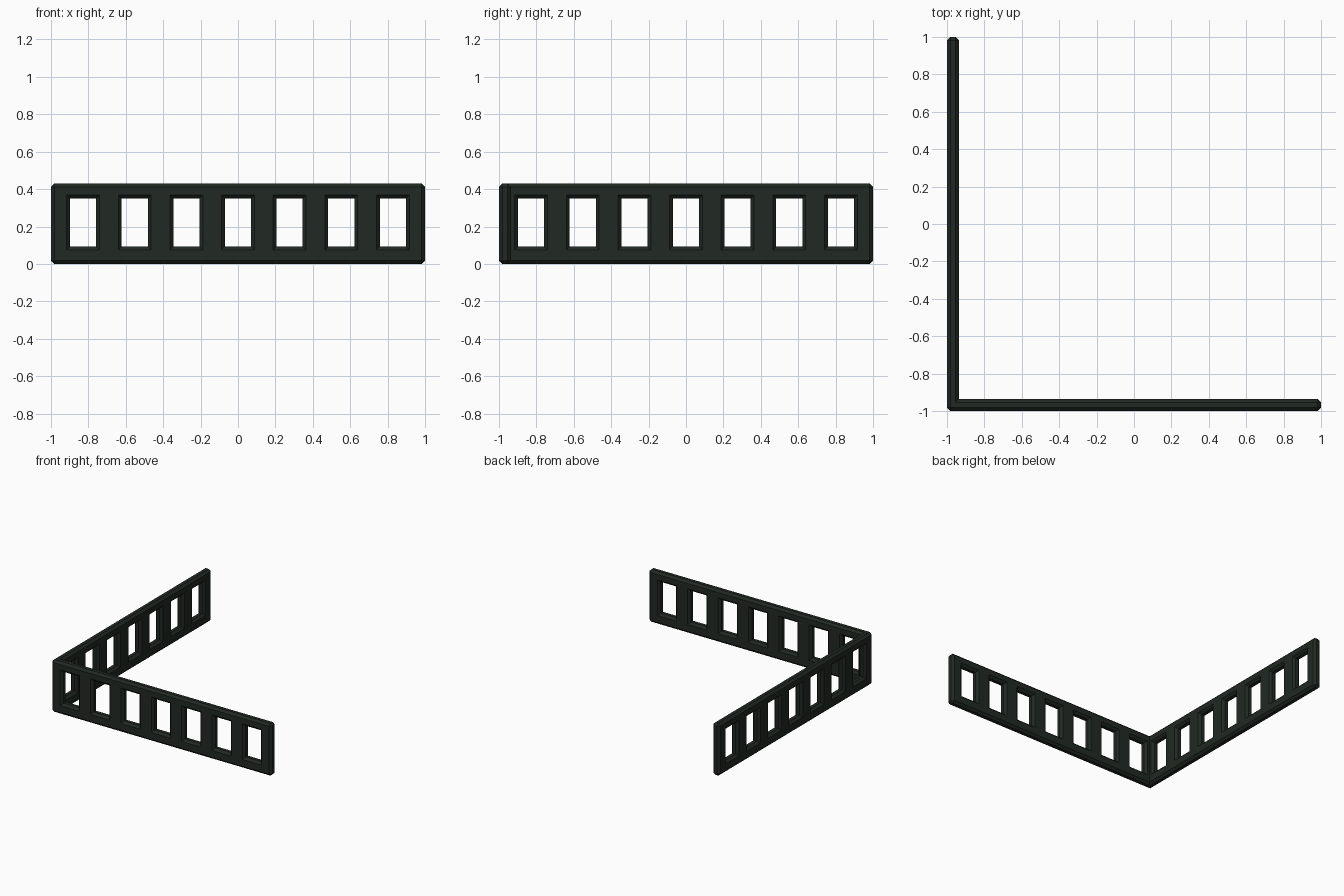
import bpy, bmesh, math

if "Cube" in bpy.data.objects:
    bpy.data.objects.remove(bpy.data.objects["Cube"])

T, H, BEVEL = 0.064, 0.43, 0.018       # wall thickness, height, chamfer
PITCH, HALF_W = 0.276, 0.07            # window spacing and half width
SILL, HEAD = 0.093, 0.35               # window bottom and top

# positions along one arm: end, window jambs, end
stops = [-1.0]
for i in range(-3, 4):
    stops += [i * PITCH - HALF_W, i * PITCH + HALF_W]
stops.append(1.0)
levels = [0, SILL, HEAD, H]

# outer path of the L: down the left arm, round the corner, along the front arm
path = [(-1, -s) for s in stops] + [(s, -1) for s in stops[1:]]
n = len(stops) - 1

# outer skin with the window cells left open
bm = bmesh.new()
grid = [[bm.verts.new((x, y, z)) for z in levels] for x, y in path]
for c in range(len(path) - 1):
    for r in range(3):
        if r == 1 and (c % n) % 2 == 1:
            continue
        bm.faces.new((grid[c][r], grid[c + 1][r], grid[c + 1][r + 1], grid[c][r + 1]))

# thicken inward
geo = bmesh.ops.extrude_face_region(bm, geom=bm.faces[:], use_keep_orig=True)["geom"]
for v in [g for g in geo if isinstance(g, bmesh.types.BMVert)]:
    left, front = v.co.x < -0.9999, v.co.y < -0.9999
    v.co.x += T * left
    v.co.y += T * front
bmesh.ops.recalc_face_normals(bm, faces=bm.faces[:])
bm.normal_update()

# chamfer every outward edge, including window rims
edges = [e for e in bm.edges
         if len(e.link_faces) == 2 and e.is_convex and e.calc_face_angle() > 0.5]
bmesh.ops.bevel(bm, geom=edges, offset=BEVEL, offset_type='OFFSET',
                segments=1, profile=0.5, affect='EDGES', clamp_overlap=True)

mesh = bpy.data.meshes.new("corner_railing")
bm.to_mesh(mesh)
bm.free()
railing = bpy.data.objects.new("corner_railing", mesh)
bpy.context.collection.objects.link(railing)

# dark green paint
paint = bpy.data.materials.new("dark_green_paint")
paint.diffuse_color = (0.015, 0.022, 0.016, 1)
paint.use_nodes = True
paint.node_tree.nodes["Principled BSDF"].inputs["Base Color"].default_value = paint.diffuse_color
mesh.materials.append(paint)
